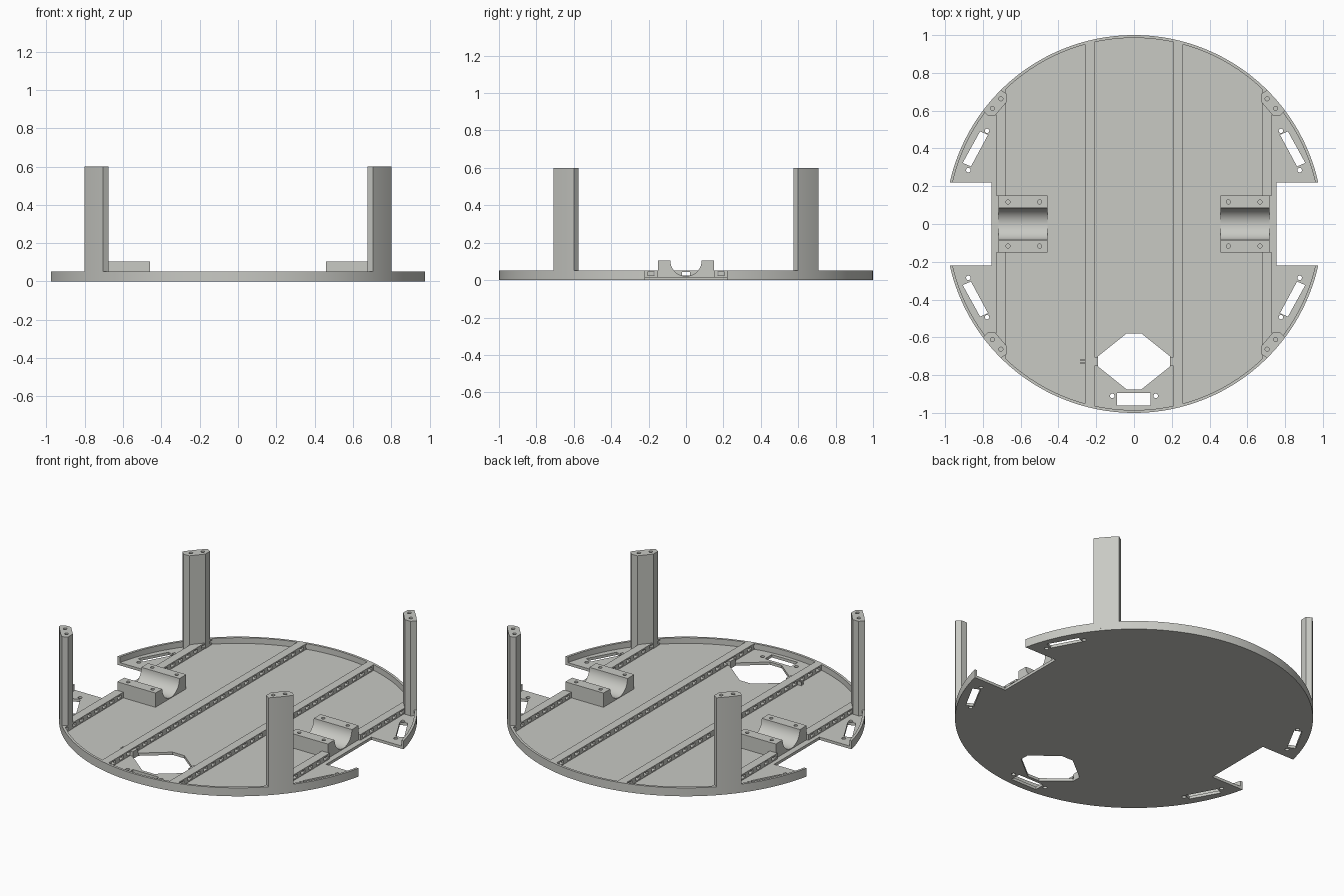
import bpy, bmesh, math
from mathutils import Vector

if "Cube" in bpy.data.objects:
    bpy.data.objects.remove(bpy.data.objects["Cube"])

FLOOR, TOP, POST_TOP = 0.017, 0.052, 0.60
R, R_IN = 1.0, 0.985

grey = bpy.data.materials.new("light_grey")
grey.diffuse_color = (0.58, 0.585, 0.55, 1)
grey.use_nodes = True
grey.node_tree.nodes["Principled BSDF"].inputs["Base Color"].default_value = grey.diffuse_color


def add_prism(bm, pts, z0, z1):
    """Extrude an outline in x, y from z0 up to z1."""
    face = bm.faces.new([bm.verts.new((x, y, z0)) for x, y in pts])
    out = bmesh.ops.extrude_face_region(bm, geom=[face])
    verts = [g for g in out["geom"] if isinstance(g, bmesh.types.BMVert)]
    bmesh.ops.translate(bm, verts=verts, vec=(0, 0, z1 - z0))


def make(name, prisms, swap=False):
    """Object from (outline, low, high) prisms; swap runs them along x."""
    bm = bmesh.new()
    for p in prisms:
        add_prism(bm, *p)
    if swap:
        for v in bm.verts:
            v.co = Vector((v.co.z, v.co.x, v.co.y))
    bmesh.ops.recalc_face_normals(bm, faces=bm.faces)
    mesh = bpy.data.meshes.new(name)
    bm.to_mesh(mesh)
    bm.free()
    ob = bpy.data.objects.new(name, mesh)
    bpy.context.collection.objects.link(ob)
    mesh.materials.append(grey)
    return ob


def arc(r, a0, a1, n, cx=0, cy=0):
    return [(cx + r * math.cos(a0 + (a1 - a0) * i / n),
             cy + r * math.sin(a0 + (a1 - a0) * i / n)) for i in range(n + 1)]


def circle(cx, cy, r=0.012):
    return arc(r, 0, math.tau, 16, cx, cy)[:-1]


def rect(x0, x1, y0, y1):
    return [(x0, y0), (x1, y0), (x1, y1), (x0, y1)]


def flip(pts, sx, sy):
    return [(x * sx, y * sy) for x, y in pts]


def finish(ob, cuts=None):
    """Cut the listed prisms out of the object, then shade it."""
    bpy.ops.object.select_all(action="DESELECT")
    bpy.context.view_layer.objects.active = ob
    ob.select_set(True)
    if cuts:
        cutter = make("cutter", cuts)
        mod = ob.modifiers.new("holes", "BOOLEAN")
        mod.operation, mod.solver, mod.object = "DIFFERENCE", "EXACT", cutter
        bpy.ops.object.modifier_apply(modifier=mod.name)
        bpy.data.objects.remove(cutter)
    bpy.ops.object.shade_smooth_by_angle(angle=math.radians(30))


QUADS = [(sx, sy) for sx in (-1, 1) for sy in (-1, 1)]

# Floor plate with wheel notches
a = math.asin(0.22)
outline = (arc(R, a, math.pi - a, 90) + [(-0.755, 0.22), (-0.755, -0.22)]
           + arc(R, math.pi + a, math.tau - a, 90) + [(0.755, -0.22), (0.755, 0.22)])
floor = make("floor_plate", [(outline, 0, FLOOR)])

# Openings: caster hole, sensor slots and their screw holes
caster = [(-0.04, -0.58), (-0.19, -0.70), (-0.19, -0.755), (-0.04, -0.875),
          (0.04, -0.875), (0.19, -0.755), (0.19, -0.70), (0.04, -0.58)]
slot = [(0.773, 0.472), (0.815, 0.49), (0.907, 0.323), (0.863, 0.305)]
shapes = [caster, rect(-0.09, 0.087, -0.96, -0.895),
          circle(-0.115, -0.91), circle(0.115, -0.91)]
for sx, sy in QUADS:
    shapes += [flip(s, sx, sy) for s in
               (slot, circle(0.778, 0.493), circle(0.877, 0.285))]
finish(floor, [(s, -0.1, 0.1) for s in shapes])

# Raised rim on the front and back arcs
a_in = math.asin(0.22 / R_IN)
band = arc(R, a, math.pi - a, 90) + arc(R_IN, math.pi - a_in, a_in, 90)
for name, s in (("back_rim", 1), ("front_rim", -1)):
    finish(make(name, [(flip(band, 1, s), FLOOR - 0.002, TOP)]))


# Perforated ribs: bottom rail, top rail and webs between the holes
def rib(name, x0, x1, y0=None):
    e0, e1 = (math.sqrt(0.988 ** 2 - x * x) for x in (x0, x1))
    lo0, lo1 = (-e0, -e1) if y0 is None else (y0, y0)
    body = [(x0, lo0), (x1, lo1), (x1, e1), (x0, e0)]
    parts = [(body, FLOOR - 0.002, 0.025), (body, 0.043, TOP)]
    start, end = max(lo0, lo1), min(e0, e1)
    n = round((end - start) / 0.075)
    step = (end - start) / n
    for i in range(n + 1):
        y = start + i * step
        parts.append((rect(x0, x1, max(start, y - 0.018), min(end, y + 0.018)),
                      0.025, 0.043))
    return make(name, parts)


for side, s in (("left", -1), ("right", 1)):
    rib(side + "_inner_rib", *sorted((s * 0.208, s * 0.26)))
    for end, sy in (("back", 1), ("front", -1)):
        ob = rib(f"{side}_{end}_outer_rib", *sorted((s * 0.677, s * 0.73)), 0.15)
        if sy < 0:
            for v in ob.data.vertices:
                v.co.y *= -1
            ob.data.flip_normals()

# Corner posts with two screw holes in the top
p0, p1 = math.atan2(0.71, 0.705), math.atan2(0.60, 0.80)
post = arc(R, p1, p0, 8) + [(0.675, 0.69), (0.675, 0.645), (0.735, 0.575), (0.775, 0.575)]
for sx, sy in QUADS:
    name = f"{'left' if sx < 0 else 'right'}_{'front' if sy < 0 else 'back'}_post"
    holes = [flip(circle(x, y, 0.011), sx, sy) for x, y in ((0.705, 0.663), (0.75, 0.612))]
    finish(make(name, [(flip(post, sx, sy), FLOOR - 0.002, POST_TOP)]),
           [(h, POST_TOP - 0.06, POST_TOP + 0.05) for h in holes])

# Motor cradles: blocks with a half-round trough
cradle = ([(-0.15, 0.012), (0.15, 0.012), (0.15, 0.105)]
          + arc(0.084, 0, -math.pi, 24, 0, 0.105) + [(-0.15, 0.105)])
for side, s in (("left", -1), ("right", 1)):
    x0, x1 = sorted((s * 0.458, s * 0.718))
    finish(make(side + "_motor_cradle", [(cradle, x0, x1)], swap=True),
           [(circle(s * x, y, 0.011), 0.05, 0.15)
            for x in (0.50, 0.667) for y in (-0.117, 0.117)])

# Small tabs beside the caster hole and pegs by the left rib
make("caster_tabs", [(rect(x - 0.01, x + 0.01, -0.753, -0.703), FLOOR - 0.002, 0.045)
                     for x in (-0.2, 0.2)])
make("wire_pegs", [(rect(-0.285, -0.258, y - 0.003, y + 0.003), FLOOR - 0.002, 0.04)
                   for y in (-0.72, -0.735)])
